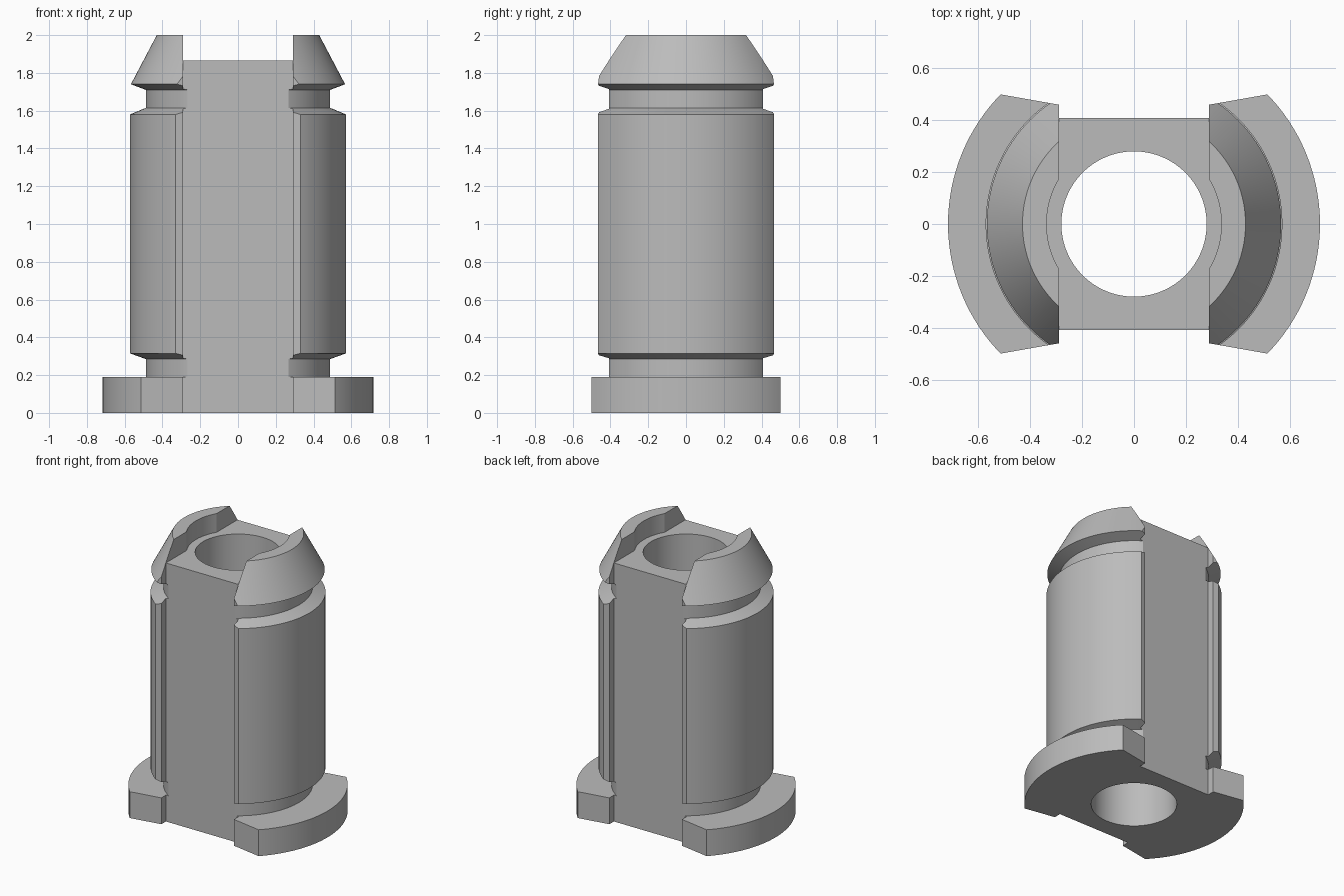
import bpy
import bmesh
import math

if "Cube" in bpy.data.objects:
    bpy.data.objects.remove(bpy.data.objects["Cube"], do_unlink=True)

SEGMENTS = 128
BORE, COUNTERBORE = 0.28, 0.337
FLANGE, BODY, GROOVE, TIP = 0.717, 0.572, 0.488, 0.43
SLAB_X, SLAB_Y, SLAB_TOP = 0.29, 0.408, 1.865

grey = bpy.data.materials.new("plain grey")
grey.use_nodes = True
grey.diffuse_color = (0.5, 0.5, 0.5, 1)
grey.node_tree.nodes["Principled BSDF"].inputs["Base Color"].default_value = grey.diffuse_color


def finish(name, bm):
    bmesh.ops.recalc_face_normals(bm, faces=bm.faces)
    mesh = bpy.data.meshes.new(name)
    bm.to_mesh(mesh)
    bm.free()
    mesh.materials.append(grey)
    obj = bpy.data.objects.new(name, mesh)
    bpy.context.collection.objects.link(obj)
    return obj


def lathe(name, profile):
    """Turn a closed (radius, height) outline around z."""
    bm = bmesh.new()
    rings = []
    for i in range(SEGMENTS):
        a = math.tau * i / SEGMENTS
        rings.append([bm.verts.new((r * math.cos(a), r * math.sin(a), z)) for r, z in profile])
    for i, ring in enumerate(rings):
        after = rings[(i + 1) % SEGMENTS]
        for j in range(len(profile)):
            k = (j + 1) % len(profile)
            bm.faces.new((ring[j], after[j], after[k], ring[k]))
    return finish(name, bm)


def prism(name, outline, bottom, top):
    bm = bmesh.new()
    face = bm.faces.new([bm.verts.new((x, y, bottom)) for x, y in outline])
    extruded = bmesh.ops.extrude_face_region(bm, geom=[face])["geom"]
    verts = [v for v in extruded if isinstance(v, bmesh.types.BMVert)]
    bmesh.ops.translate(bm, verts=verts, vec=(0, 0, top - bottom))
    return finish(name, bm)


def cut(target, tool, operation):
    mod = target.modifiers.new(operation.title(), "BOOLEAN")
    mod.operation = operation
    mod.solver = "EXACT"
    mod.object = tool
    bpy.context.view_layer.objects.active = target
    bpy.ops.object.modifier_apply(modifier=mod.name)
    bpy.data.objects.remove(tool, do_unlink=True)


# Turned body: flange, lower groove, barrel, upper groove, tapered head, stepped bore
bushing = lathe("slotted_bushing", [
    (BORE, 0), (FLANGE, 0), (FLANGE, 0.19), (GROOVE, 0.19), (GROOVE, 0.285),
    (BODY, 0.315), (BODY, 1.58), (GROOVE, 1.615), (GROOVE, 1.71),
    (0.567, 1.74), (TIP, 2), (COUNTERBORE, 2), (COUNTERBORE, SLAB_TOP), (BORE, SLAB_TOP)])

# Plan shape: flat middle slab with two wings whose ends flare by ten degrees
flare = 0.46 + (1 - SLAB_X) * math.tan(math.radians(10))
quarter = [(1, flare), (SLAB_X, 0.46), (SLAB_X, SLAB_Y)]
half = quarter + [(-x, y) for x, y in reversed(quarter)]
plan = prism("plan_shape", half + [(-x, -y) for x, y in half], -0.1, 2.1)
cut(bushing, plan, "INTERSECT")

# Slot across the head, level with the bore step
slot_outline = [(SLAB_X, 1), (-SLAB_X, 1), (-SLAB_X, -1), (SLAB_X, -1)]
cut(bushing, prism("head_slot", slot_outline, SLAB_TOP, 2.2), "DIFFERENCE")

bpy.ops.object.select_all(action="DESELECT")
bushing.select_set(True)
bpy.context.view_layer.objects.active = bushing
bpy.ops.object.shade_smooth_by_angle(angle=math.radians(20))
